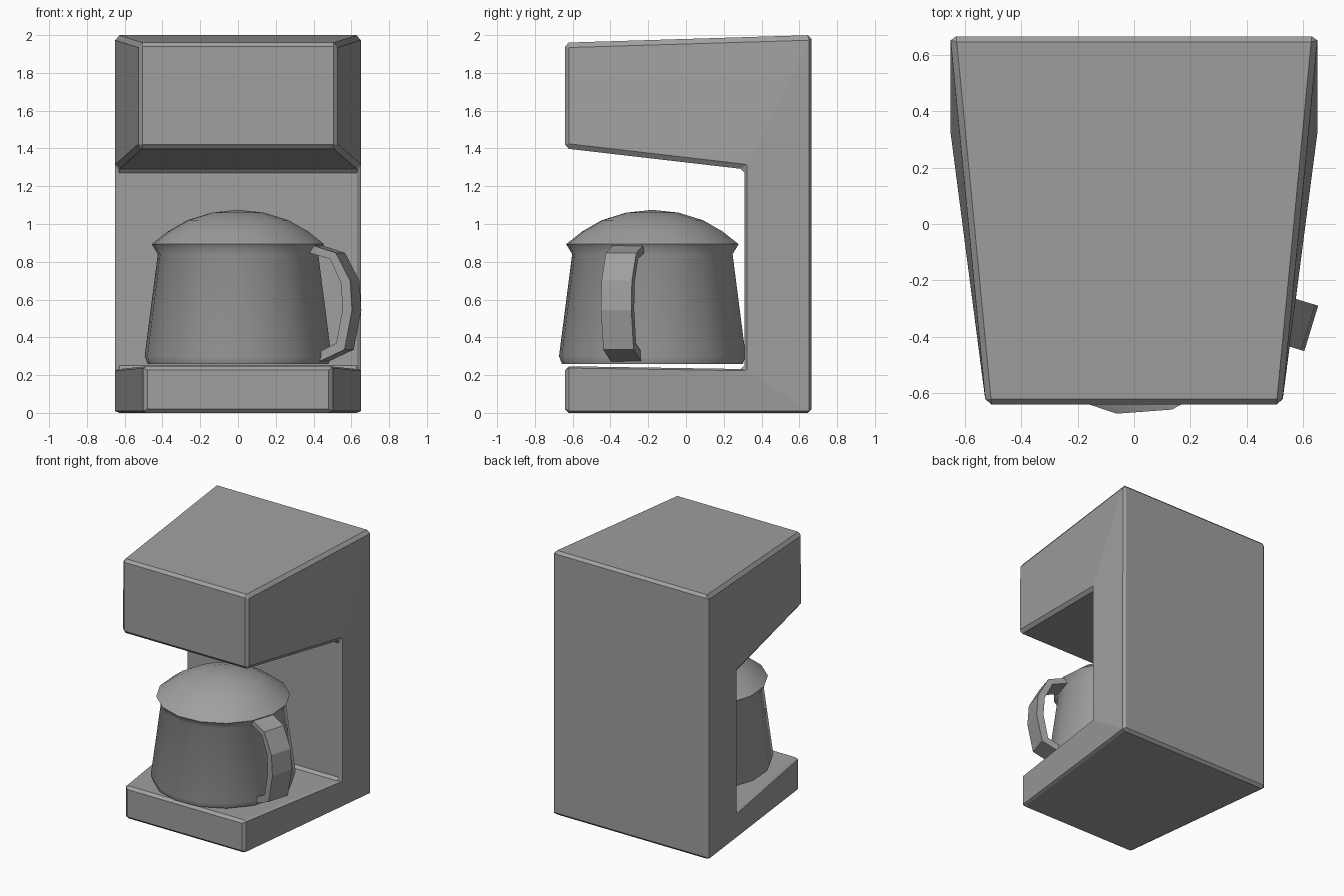
import bpy, bmesh, math
from mathutils import Matrix

cube = bpy.data.objects.get("Cube")
if cube:
    bpy.data.objects.remove(cube, do_unlink=True)

grey = bpy.data.materials.new("plain grey")
grey.use_nodes = True
colour = (0.35, 0.35, 0.35, 1)
grey.diffuse_color = colour
grey.node_tree.nodes["Principled BSDF"].inputs["Base Color"].default_value = colour


def finish(name, bm, smooth=0, matrix=None):
    """Turn a bmesh into a named, shaded object."""
    bmesh.ops.recalc_face_normals(bm, faces=bm.faces[:])
    if matrix:
        bm.transform(matrix)
    mesh = bpy.data.meshes.new(name)
    bm.to_mesh(mesh)
    bm.free()
    mesh.materials.append(grey)
    obj = bpy.data.objects.new(name, mesh)
    bpy.context.collection.objects.link(obj)
    if smooth:
        bpy.ops.object.select_all(action="DESELECT")
        obj.select_set(True)
        bpy.context.view_layer.objects.active = obj
        bpy.ops.object.shade_smooth_by_angle(angle=math.radians(smooth))
    return obj


# Machine body: C-shaped side profile (half width, y, z), narrower at the front
profile = [
    (0.65, 0.665, 0), (0.5, -0.64, 0), (0.5, -0.64, 0.247), (0.65, 0.31, 0.232),
    (0.65, 0.31, 1.29), (0.525, -0.64, 1.4), (0.525, -0.64, 1.96), (0.65, 0.665, 2.0),
]
bm = bmesh.new()
left = [bm.verts.new(p) for p in profile]
right = [bm.verts.new((-x, y, z)) for x, y, z in profile]
for side in (left, right):
    for quad in ((0, 1, 2, 3), (0, 3, 4, 7), (4, 5, 6, 7)):  # base, column, head
        bm.faces.new([side[i] for i in quad])
for i in range(len(profile)):
    j = (i + 1) % len(profile)
    bm.faces.new((left[i], left[j], right[j], right[i]))
body = finish("machine_body", bm)
bevel = body.modifiers.new("edge_chamfer", "BEVEL")
bevel.width = 0.02
bevel.segments = 1
bevel.limit_method = "ANGLE"
bevel.angle_limit = math.radians(30)

# Carafe with domed lid: a lathed profile (radius, z)
place = Matrix.Translation((0, -0.178, 0))
outline = [
    (0, 0.26), (0.483, 0.26), (0.498, 0.3), (0.428, 0.84), (0.46, 0.893),
    (0.375, 0.96), (0.27, 1.02), (0.14, 1.06), (0, 1.075),
]
bm = bmesh.new()
points = [bm.verts.new((r, 0, z)) for r, z in outline]
edges = [bm.edges.new(pair) for pair in zip(points, points[1:])]
bmesh.ops.spin(bm, geom=points + edges, cent=(0, 0, 0), axis=(0, 0, 1),
               angle=math.tau, steps=16)
bmesh.ops.remove_doubles(bm, verts=bm.verts[:], dist=0.0005)
finish("carafe", bm, 50, place @ Matrix.Rotation(math.radians(-7), 4, "Z"))

# Handle: a faceted loop of constant width on the side of the carafe
outer = [(0.42, 0.893), (0.567, 0.847), (0.646, 0.7), (0.657, 0.545), (0.615, 0.335), (0.46, 0.265)]
inner = [(0.41, 0.85), (0.535, 0.815), (0.595, 0.69), (0.605, 0.55), (0.57, 0.37), (0.46, 0.315)]
half = 0.084
bm = bmesh.new()
rings = []
for (ro, zo), (ri, zi) in zip(outer, inner):
    corners = ((ro, -half, zo), (ro, half, zo), (ri, half, zi), (ri, -half, zi))
    rings.append([bm.verts.new(c) for c in corners])
for a, b in zip(rings, rings[1:]):
    for i in range(4):
        j = (i + 1) % 4
        bm.faces.new((a[i], a[j], b[j], b[i]))
bm.faces.new(rings[0])
bm.faces.new(rings[-1])
finish("carafe_handle", bm, 0, place @ Matrix.Rotation(math.radians(-17), 4, "Z"))
